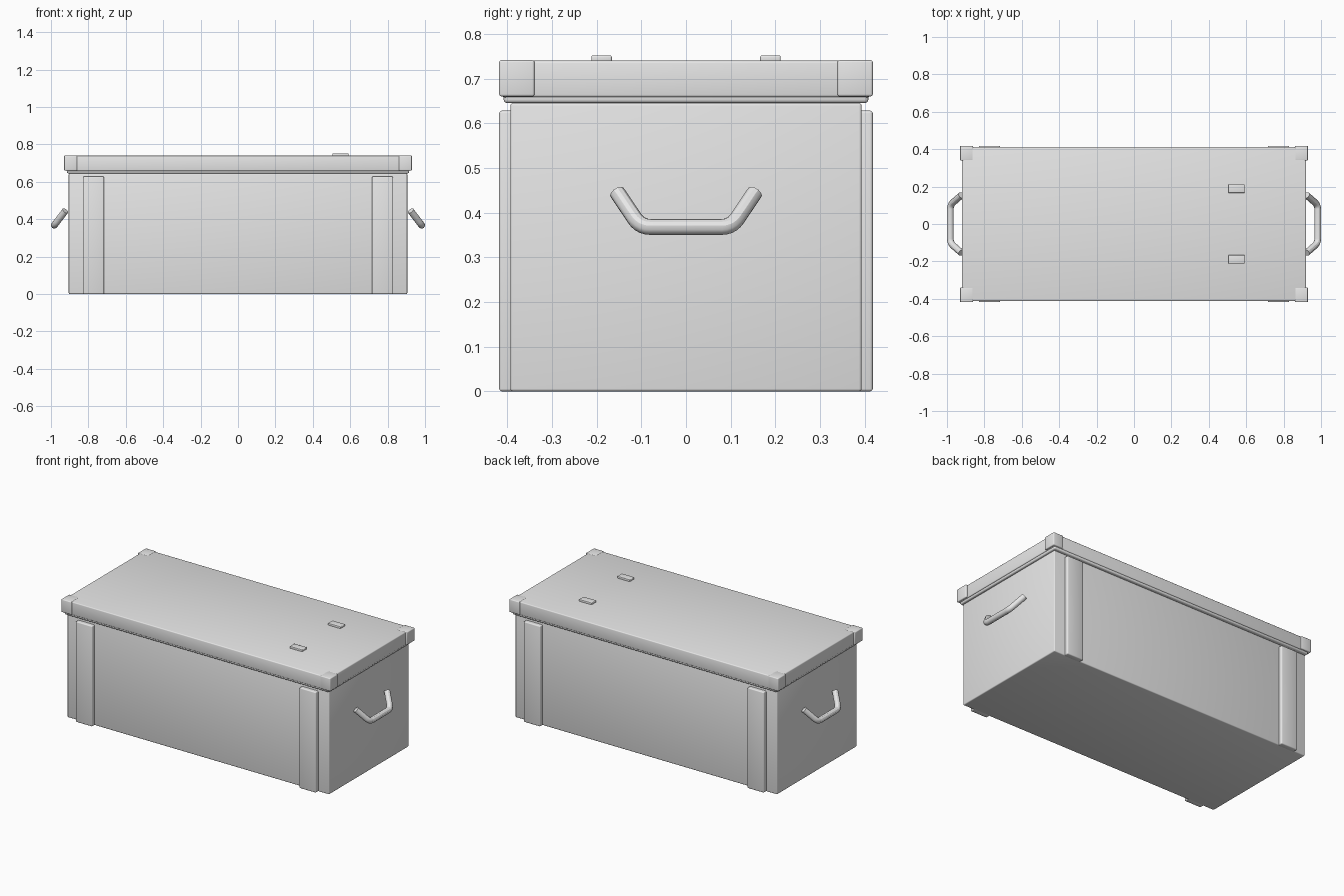
import bpy
from mathutils import Vector

cube = bpy.data.objects.get("Cube")
if cube:
    bpy.data.objects.remove(cube, do_unlink=True)

grey = bpy.data.materials.new("plain grey")
grey.use_nodes = True
grey.diffuse_color = (0.8, 0.8, 0.8, 1)
grey.node_tree.nodes["Principled BSDF"].inputs["Base Color"].default_value = (0.8, 0.8, 0.8, 1)


def smooth(obj):
    bpy.ops.object.select_all(action="DESELECT")
    obj.select_set(True)
    bpy.context.view_layer.objects.active = obj
    bpy.ops.object.shade_smooth_by_angle()


def box(name, low, high, bevel):
    """Rounded box between two opposite corners."""
    low, high = Vector(low), Vector(high)
    bpy.ops.mesh.primitive_cube_add(size=1, location=(low + high) / 2)
    obj = bpy.context.object
    obj.name = name
    obj.scale = high - low
    bpy.ops.object.transform_apply(location=False, rotation=False, scale=True)
    mod = obj.modifiers.new("rounded edges", "BEVEL")
    mod.width, mod.segments = bevel, 3
    obj.data.materials.append(grey)
    bpy.ops.object.modifier_apply(modifier=mod.name)
    smooth(obj)
    return obj


def mirrored(low, high, sx, sy):
    """Corners of a box reflected into another quadrant."""
    pairs = [sorted((a * s, b * s)) for a, b, s in zip(low, high, (sx, sy, 1))]
    return [p[0] for p in pairs], [p[1] for p in pairs]


def handle(name, side):
    """Bent tube with softened corners, leaning away from the chest."""
    top, bar = Vector((0.923, 0.154, 0.445)), Vector((0.982, 0.102, 0.368))
    inner = Vector((0.982, 0.08, 0.368))
    before = bar.lerp(top, 0.25)
    half = [top, before]
    for i in range(1, 5):
        t = i / 5
        half.append(before.lerp(bar, t).lerp(bar.lerp(inner, t), t))
    half.append(inner)
    path = half + [Vector((p.x, -p.y, p.z)) for p in reversed(half)]
    curve = bpy.data.curves.new(name, "CURVE")
    curve.dimensions = "3D"
    curve.bevel_depth = 0.018
    curve.bevel_resolution = 4
    curve.use_fill_caps = True
    spline = curve.splines.new("POLY")
    spline.points.add(len(path) - 1)
    for point, p in zip(spline.points, path):
        point.co = (p.x * side, p.y, p.z, 1)
    obj = bpy.data.objects.new(name, curve)
    bpy.context.collection.objects.link(obj)
    curve.materials.append(grey)
    bpy.ops.object.select_all(action="DESELECT")
    obj.select_set(True)
    bpy.context.view_layer.objects.active = obj
    bpy.ops.object.convert(target="MESH")
    smooth(bpy.context.object)


# Chest body and lid
box("chest_body", (-0.905, -0.393, 0), (0.905, 0.393, 0.645), 0.006)
box("lid_rim", (-0.915, -0.408, 0.645), (0.915, 0.408, 0.69), 0.008)
box("lid", (-0.92, -0.412, 0.658), (0.92, 0.412, 0.74), 0.006)

# Battens on front and back, caps on the lid corners
for sx, x_name in ((1, "left"), (-1, "right")):
    for sy, y_name in ((-1, "front"), (1, "back")):
        low, high = mirrored((0.716, 0.38, 0), (0.83, 0.418, 0.628), sx, sy)
        box(f"batten_{y_name}_{x_name}", low, high, 0.006)
        low, high = mirrored((0.86, 0.339, 0.66), (0.93, 0.418, 0.741), sx, sy)
        box(f"lid_corner_{y_name}_{x_name}", low, high, 0.005)
    handle(f"handle_{x_name}", sx)

# Small raised tabs on the lid
for sy, y_name in ((-1, "front"), (1, "back")):
    low, high = mirrored((0.505, 0.166, 0.735), (0.592, 0.212, 0.752), 1, sy)
    box(f"lid_tab_{y_name}", low, high, 0.004)
